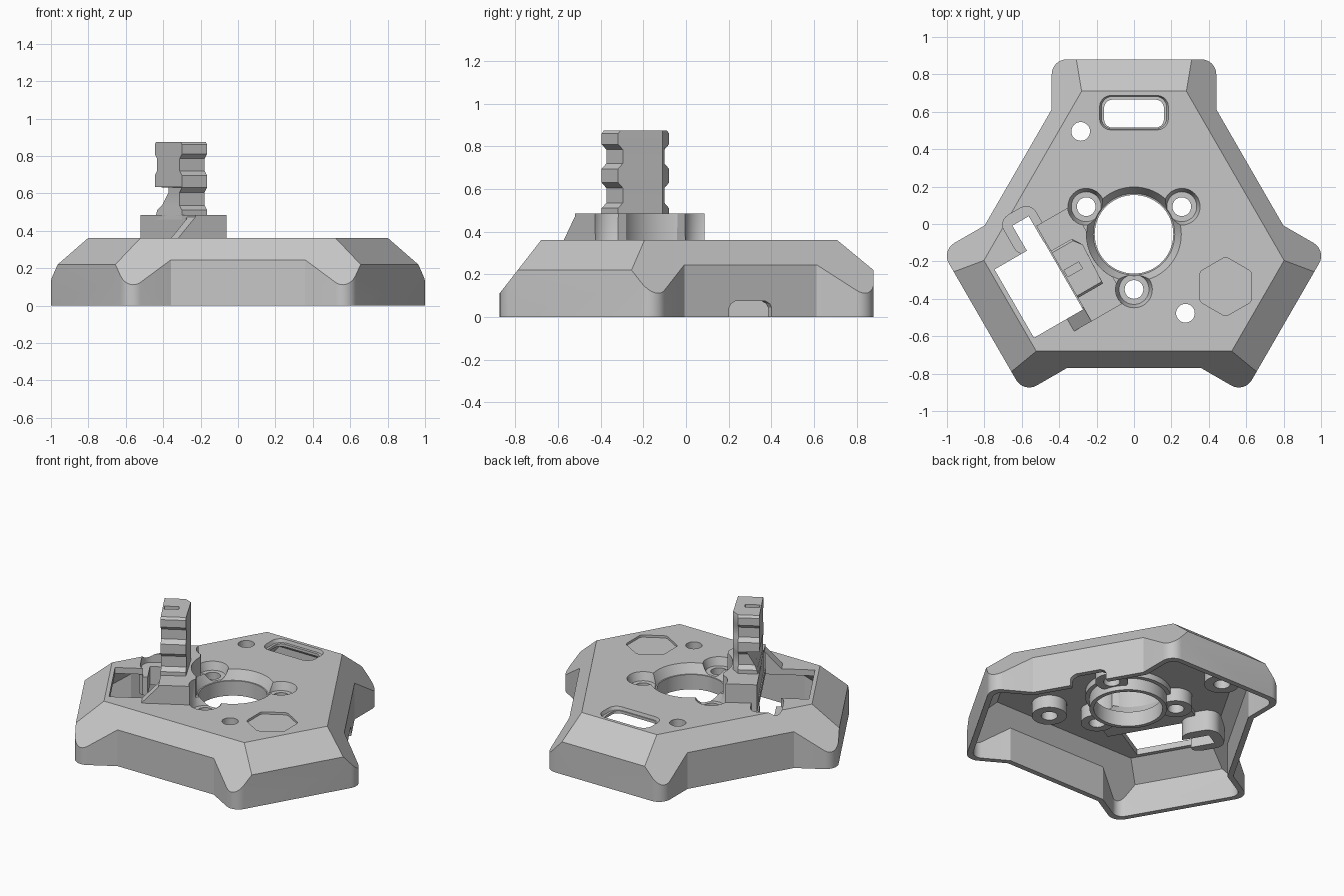
import bpy, bmesh
from math import cos, sin, radians, sqrt

cube = bpy.data.objects.get("Cube")
if cube:
    bpy.data.objects.remove(cube, do_unlink=True)

CY = -0.055                      # centre of the three-fold symmetry
S3 = sqrt(3) / 2
LOBES = (90, 210, 330)
SIDE = 210                       # lobe that carries the tower

grey = bpy.data.materials.new("light_grey")
grey.use_nodes = True
grey.diffuse_color = (0.57, 0.57, 0.57, 1)
grey.node_tree.nodes["Principled BSDF"].inputs["Base Color"].default_value = (0.57, 0.57, 0.57, 1)


def turn(angle, pts):
    """Place local (outward, sideways) points around the centre."""
    a = radians(angle)
    return [(u * cos(a) - v * sin(a), CY + u * sin(a) + v * cos(a)) for u, v in pts]


def loft(name, rings):
    """Closed solid through (z, points) rings."""
    bm = bmesh.new()
    loops = [[bm.verts.new((x, y, z)) for x, y in pts] for z, pts in rings]
    for low, high in zip(loops, loops[1:]):
        n = len(low)
        for i in range(n):
            j = (i + 1) % n
            bm.faces.new((low[i], low[j], high[j], high[i]))
    bm.faces.new(loops[0][::-1])
    bm.faces.new(loops[-1])
    bmesh.ops.recalc_face_normals(bm, faces=bm.faces)
    mesh = bpy.data.meshes.new(name)
    bm.to_mesh(mesh)
    bm.free()
    mesh.materials.append(grey)
    obj = bpy.data.objects.new(name, mesh)
    bpy.context.collection.objects.link(obj)
    return obj


def prism(name, pts, z0, z1):
    return loft(name, [(z0, pts), (z1, pts)])


def combine(target, tool, op):
    mod = target.modifiers.new(op, 'BOOLEAN')
    mod.operation, mod.object, mod.solver = op, tool, 'EXACT'
    bpy.context.view_layer.objects.active = target
    bpy.ops.object.modifier_apply(modifier=mod.name)
    bpy.data.objects.remove(tool, do_unlink=True)


def arc(cx, cy, r, start, end, n):
    steps = [radians(start + (end - start) * i / n) for i in range(n + 1)]
    return [(cx + r * cos(t), cy + r * sin(t)) for t in steps]


def disc(x, y, r, n=48):
    return arc(x, y, r, 0, 360, n)[:-1]


def rect(u0, u1, v0, v1, r=0.0):
    if not r:
        return [(u0, v0), (u1, v0), (u1, v1), (u0, v1)]
    return (arc(u1 - r, v0 + r, r, -90, 0, 6) + arc(u1 - r, v1 - r, r, 0, 90, 6)
            + arc(u0 + r, v1 - r, r, 90, 180, 6) + arc(u0 + r, v0 + r, r, 180, 270, 6))


def outline(t):
    """Three rounded lobes joined by straight recessed sides, inset by t."""
    h, d, r = 0.44 - t, 0.935 - t, 0.08 - t / 2
    root = (0.715 - t - S3 * h) * 2
    lobe = ([(root, -h)] + arc(d - r, r - h, r, -90, 0, 8)
            + arc(d - r, h - r, r, 0, 90, 8) + [(root, h)])
    return [p for a in LOBES for p in turn(a, lobe)]


def hexagon(z, t):
    """Section of the sloping roof at height z."""
    d, e = 0.765 + 1.21 * (0.36 - z) - t, 0.625 + 0.78 * (0.36 - z) - t
    w = (e - d / 2) / S3
    return [p for a in LOBES for p in turn(a, [(d, -w), (d, w)])]


def roofed(name, t, roof_t, z0, z1):
    solid = prism(name, outline(t), z0, 0.6)
    roof = loft("roof", [(-0.2, hexagon(-0.2, roof_t)), (z1, hexagon(z1, roof_t))])
    combine(solid, roof, 'INTERSECT')
    return solid


# Hollow shell
body = roofed("housing", 0, 0, 0, 0.36)
combine(body, roofed("cavity", 0.035, 0.047, -0.1, 0.32), 'DIFFERENCE')

bosses = [(x, y) for a in (30, 150, 270) for x, y in turn(a, [(0.295, 0)])]
screws = [(-0.285, 0.495), (0.275, -0.477)]

# Bosses, centre ring and slot well under the roof
for x, y in bosses:
    combine(body, prism("boss", disc(x, y, 0.1), 0.23, 0.334), 'UNION')
for x, y in screws:
    combine(body, prism("screw_boss", disc(x, y, 0.107), 0.235, 0.331), 'UNION')
combine(body, prism("ring", disc(0, CY, 0.236, 64), 0.2, 0.336), 'UNION')
combine(body, prism("recess_shell", disc(0, CY, 0.262, 64), 0.28, 0.338), 'UNION')
combine(body, prism("well", turn(SIDE, rect(0.37, 0.6, -0.43, -0.19, 0.08)), 0.18, 0.326), 'UNION')

# Round-cornered pocket, then the raised tower base and its ramp foot
combine(body, prism("pocket", turn(SIDE, rect(0.395, 0.59, -0.425, -0.195, 0.06)), 0.303, 0.5),
        'DIFFERENCE')
combine(body, prism("tower_base", turn(SIDE, rect(0.212, 0.43, -0.3, 0.29)), 0.294, 0.485), 'UNION')
ramp = loft("ramp", [(0.34, turn(SIDE, rect(0.39, 0.555, 0.2, 0.289))),
                     (0.484, turn(SIDE, rect(0.39, 0.42, 0.2, 0.289)))])
combine(body, ramp, 'UNION')

# Window and slot beside the tower
for pts in (rect(0.437, 0.74, -0.21, 0.212), rect(0.439, 0.54, -0.365, -0.15)):
    combine(body, prism("opening", turn(SIDE, pts), 0.1, 0.6), 'DIFFERENCE')

# Centre bore and screw holes with sloping recesses
recess = [(z, disc(0, CY, r, 64)) for z, r in ((0.3, 0.218), (0.36, 0.253), (0.7, 0.256))]
combine(body, loft("recess", recess), 'DIFFERENCE')
combine(body, prism("bore", disc(0, CY, 0.21, 64), -0.1, 0.7), 'DIFFERENCE')
for x, y in bosses:
    cone = [(z, disc(x, y, r)) for z, r in ((0.307, 0.08), (0.36, 0.098), (0.7, 0.1))]
    combine(body, loft("counterbore", cone), 'DIFFERENCE')
for x, y in bosses + screws:
    combine(body, prism("hole", disc(x, y, 0.05, 32), -0.1, 0.7), 'DIFFERENCE')

# Stepped slot in the back lobe
step = [(z, rect(-s, s, 0.595 - s / 2, 0.595 + s / 2, 0.06)) for z, s in ((0.338, 0.175), (0.37, 0.188))]
combine(body, loft("slot_step", step), 'DIFFERENCE')
combine(body, prism("slot", rect(-0.16, 0.16, 0.515, 0.665, 0.045), 0.1, 0.5), 'DIFFERENCE')

# Plain hexagonal recess with softened corners
corners = [p for a in range(30, 390, 60)
           for p in arc(0.49 + 0.125 * cos(radians(a)), -0.335 + 0.125 * sin(radians(a)),
                        0.03, a - 30, a + 30, 4)]
combine(body, prism("hex_recess", corners, 0.345, 0.5), 'DIFFERENCE')

# Cable notch in the right rear wall
notch = [(z, turn(30, rect(0.6, 0.8, s - 0.115, 0.115 - s)))
         for z, s in ((-0.1, 0), (0.045, 0), (0.062, 0.01), (0.075, 0.035))]
combine(body, loft("notch", notch), 'DIFFERENCE')


# Notched rail tower, undercut on one outer corner near its foot
def rail(w, corner):
    return turn(SIDE, [(0.265, -0.09), (0.3, -w), (corner, -w), (0.43, w), (0.275, w)])


WIDE, SLIM, OUT = 0.145, 0.12, 0.43
levels = [(0.46, WIDE, 0.43), (0.51, WIDE, 0.415), (0.535, SLIM, 0.4), (0.605, SLIM, 0.36),
          (0.63, WIDE, 0.345), (0.635, WIDE, OUT), (0.695, WIDE, OUT), (0.72, SLIM, OUT),
          (0.785, SLIM, OUT), (0.81, WIDE, OUT), (0.86, WIDE, OUT), (0.875, 0.133, OUT)]
tower = loft("rail_tower", [(z, rail(w, corner)) for z, w, corner in levels])
combine(tower, prism("top_slot", turn(SIDE, rect(0.33, 0.42, -0.02, 0.02)), 0.85, 1), 'DIFFERENCE')

# Smooth the rounded walls and keep the edges sharp
for obj in (body, tower):
    bpy.ops.object.select_all(action='DESELECT')
    obj.select_set(True)
    bpy.context.view_layer.objects.active = obj
    bpy.ops.object.shade_smooth_by_angle(angle=radians(25))
